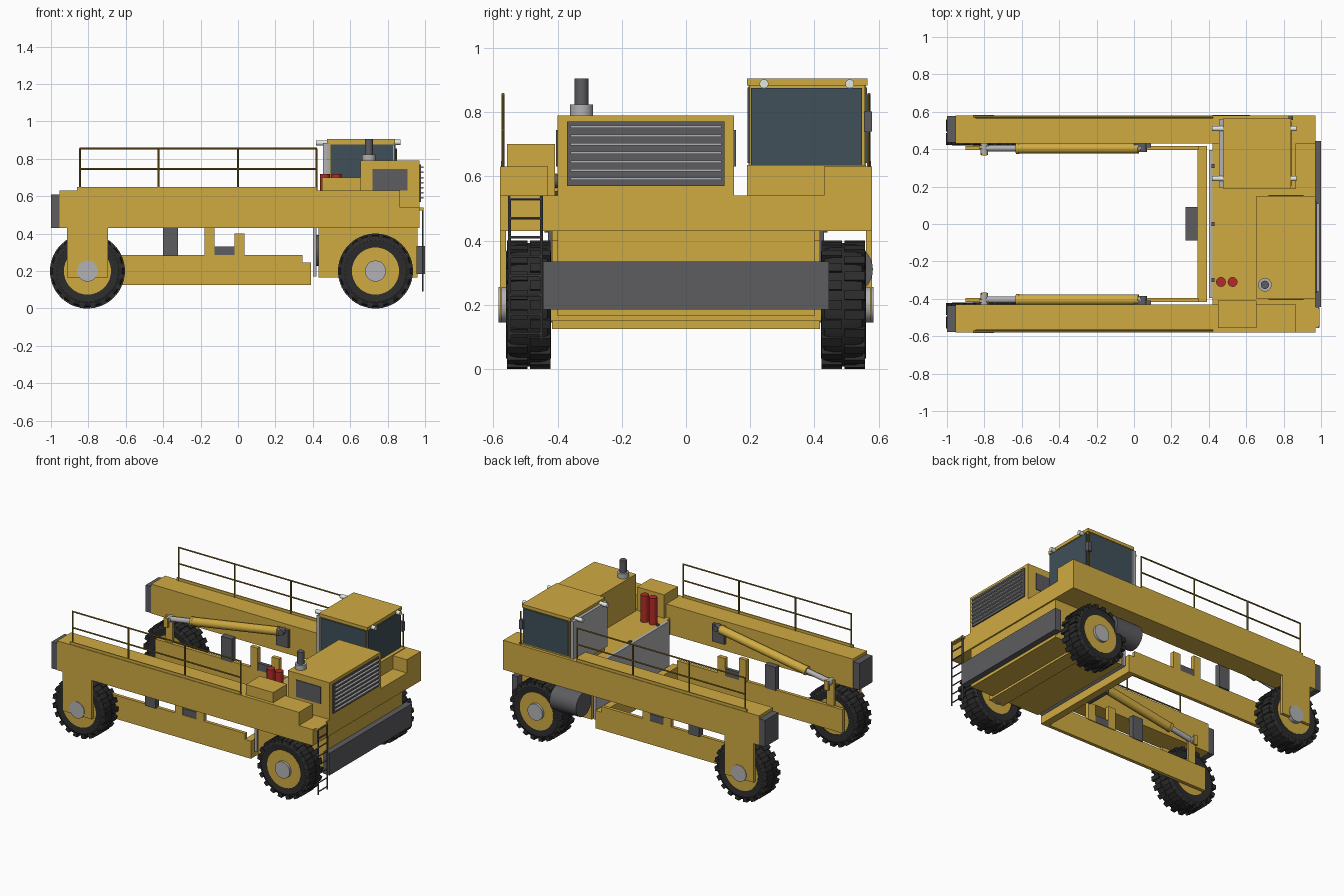
import bpy, bmesh, math
from mathutils import Vector, Matrix

if "Cube" in bpy.data.objects:
    bpy.data.objects.remove(bpy.data.objects["Cube"])

def mat(name, r, g, b):
    m = bpy.data.materials.new(name)
    m.diffuse_color = (r, g, b, 1)
    m.use_nodes = True
    m.node_tree.nodes["Principled BSDF"].inputs["Base Color"].default_value = m.diffuse_color
    return m

YEL = mat("yellow_paint", .63, .41, .055)
RAIL = mat("rail_paint", .25, .16, .02)
DARK = mat("dark_grey", .11, .11, .12)
LIGHT = mat("light_grey", .45, .45, .46)
RUBBER = mat("rubber", .025, .025, .025)
GLASS = mat("glass", .05, .08, .10)
RED = mat("red", .45, .025, .02)
LAMP = mat("lamp", .75, .8, .75)

def finish(name, bm, m, smooth=False):
    bmesh.ops.recalc_face_normals(bm, faces=bm.faces)
    me = bpy.data.meshes.new(name)
    bm.to_mesh(me)
    bm.free()
    me.materials.append(m)
    o = bpy.data.objects.new(name, me)
    bpy.context.collection.objects.link(o)
    if smooth:
        bpy.ops.object.select_all(action='DESELECT')
        o.select_set(True)
        bpy.context.view_layer.objects.active = o
        bpy.ops.object.shade_smooth_by_angle(angle=math.radians(35))
    return o

def box(name, x, y, z, m=YEL):
    """Box from (min, max) pairs."""
    bm = bmesh.new()
    c = [(a + b) / 2 for a, b in (x, y, z)]
    s = [abs(b - a) for a, b in (x, y, z)]
    bmesh.ops.create_cube(bm, size=1, matrix=Matrix.Translation(c) @ Matrix.Diagonal((*s, 1)))
    return finish(name, bm, m)

def rod(name, a, b, r, m=YEL, n=24, r2=None):
    """Cylinder between two points."""
    a, b = Vector(a), Vector(b)
    d = b - a
    bm = bmesh.new()
    M = Matrix.Translation((a + b) / 2) @ d.to_track_quat('Z', 'Y').to_matrix().to_4x4()
    bmesh.ops.create_cone(bm, cap_ends=True, segments=n, radius1=r, radius2=r2 or r,
                          depth=d.length, matrix=M)
    return finish(name, bm, m, n > 8)

def prism(name, pts, y0, y1, m=YEL):
    """Extrude an x-z profile along y."""
    bm = bmesh.new()
    f = bm.faces.new([bm.verts.new((x, y0, z)) for x, z in pts])
    r = bmesh.ops.extrude_face_region(bm, geom=[f])
    bmesh.ops.translate(bm, vec=(0, y1 - y0, 0), verts=[v for v in r['geom'] if isinstance(v, bmesh.types.BMVert)])
    return finish(name, bm, m)

def both(a, b, s):
    return tuple(sorted((s * a, s * b)))

def wheel(name, x, s, hub_y):
    # lathed tyre
    prof = [(.425, .12), (.42, .165), (.432, .187), (.455, .193), (.525, .193),
            (.548, .187), (.56, .165), (.555, .12)]
    bm = bmesh.new()
    vs = [bm.verts.new((x, s * y, .2 + r)) for y, r in prof]
    es = [bm.edges.new(p) for p in zip(vs, vs[1:] + vs[:1])]
    bmesh.ops.spin(bm, geom=vs + es, cent=(x, 0, .2), axis=(0, 1, 0), angle=2 * math.pi,
                   steps=48, use_merge=True)
    bmesh.ops.remove_doubles(bm, verts=bm.verts, dist=1e-5)
    finish(name + "_tyre", bm, RUBBER, True)
    # staggered tread lugs in two rows
    bm = bmesh.new()
    n = 20
    for i in range(n * 2):
        y = .526 if i % 2 else .454
        M = (Matrix.Translation((x, 0, .2)) @ Matrix.Rotation(math.pi * i / n, 4, 'Y')
             @ Matrix.Translation((0, s * y, .186)) @ Matrix.Diagonal((.03, .064, .028, 1)))
        bmesh.ops.create_cube(bm, size=1, matrix=M)
    finish(name + "_tread", bm, RUBBER)
    rod(name + "_rim", (x, s * .43, .2), (x, s * .557, .2), .126, YEL, 40)
    rod(name + "_hub", (x, s * .415, .2), (x, s * hub_y, .2), .056, LIGHT, 28)

for s, tag in ((-1, "near"), (1, "far")):
    # main side beam, the near one stepped at the back
    end = [(.865, .63), (.865, .54), (.97, .54)] if s < 0 else [(.97, .63)]
    prism(tag + "_side_beam", [(-.955, .43), (-.955, .63)] + end + [(.97, .43)], s * .43, s * .58)
    box(tag + "_beam_end_pad", (-1, -.955), both(.435, .577, s), (.43, .61), DARK)
    box(tag + "_front_leg", (-.915, -.695), both(.56, .58, s), (.165, .43))
    wheel(tag + "_front_wheel", -.805, s, .584)
    wheel(tag + "_rear_wheel", .735, s, .574)
    # lower arm with stops
    prism(tag + "_lower_arm", [(-.9, .125), (-.9, .285), (.345, .285), (.345, .245), (.39, .245), (.39, .125)],
          s * .395, s * .418)
    box(tag + "_stop_tall", (-.18, -.125), both(.39, .418, s), (.28, .43))
    box(tag + "_stop_short", (-.02, .035), both(.39, .418, s), (.28, .40))
    box(tag + "_stop_seat", (-.125, -.02), both(.392, .415, s), (.28, .33), DARK)
    box(tag + "_arm_hanger", (-.40, -.32), both(.39, .43, s), (.28, .44), DARK)
    # lift cylinder
    y = s * .405
    a, b = Vector((-.8, y, .445)), Vector((.05, y, .585))
    rod(tag + "_cylinder_rod", a, b, .017, LIGHT)
    rod(tag + "_cylinder_barrel", a.lerp(b, .21), a.lerp(b, .97), .028, YEL)
    rod(tag + "_cylinder_gland", a.lerp(b, .2), a.lerp(b, .22), .03, YEL)
    rod(tag + "_rod_pin", (-.8, s * .37, .445), (-.8, s * .44, .445), .02, LIGHT)
    rod(tag + "_barrel_pin", (.05, s * .385, .585), (.05, s * .44, .585), .02, DARK)
    box(tag + "_cylinder_bracket", (.0, .09), both(.41, .435, s), (.48, .6), DARK)
    box(tag + "_cylinder_post", (-.83, -.775), both(.405, .42, s), (.17, .46))
    box(tag + "_post_lug", (-.815, -.785), both(.365, .378, s), (.40, .465))
    # handrail
    y = s * .57
    for i, x in enumerate((-.845, -.425, 0, .42)):
        rod(f"{tag}_rail_post_{i}", (x, y, .63), (x, y, .855), .005, RAIL, 8)
    for i, z in enumerate((.745, .855)):
        rod(f"{tag}_rail_bar_{i}", (-.848, y, z), (.423, y, z), .005, RAIL, 8)
    box(tag + "_rail_toe_board", (-.86, .42), both(.568, .576, s), (.63, .648))

# lower cross member and hook block
box("lower_cross_member", (.34, .39), (-.41, .41), (.125, .245))
box("hook_block", (.275, .34), (-.088, .09), (.16, .26), DARK)

# rear body
box("rear_deck", (.42, .97), (-.43, .43), (.43, .54))
box("under_body", (.43, .96), (-.4, .4), (.165, .43))
box("rear_axle", (.68, .79), (-.43, .43), (.15, .25))
box("heat_shield", (.40, .42), (-.395, .395), (.17, .54), LIGHT)
for i, y in enumerate((-.3, 0, .31)):
    box(f"shield_clip_{i}", (.415, .43), (y - .01, y + .01), (.535, .55), DARK)
box("rear_bumper", (.955, 1.0), (-.445, .445), (.185, .335), DARK)
rod("side_tank", (.42, .5, .31), (.62, .5, .31), .082, DARK, 32)

# engine hood, grille and side vents
box("engine_hood", (.655, .97), (-.4, .15), (.54, .79))
for s, y in ((-1, -.4), (1, .15)):
    box("hood_side_vent", (.72, .905), (y - .005, y + .005), (.63, .745), DARK)
box("grille", (.965, .978), (-.37, .12), (.57, .77), DARK)
for i in range(7):
    z = .588 + i * .027
    box(f"grille_slat_{i}", (.975, .992), (-.36, .11), (z, z + .008), LIGHT)
rod("exhaust_base", (.7, -.325, .79), (.7, -.325, .823), .036, LIGHT)
rod("exhaust_pipe", (.7, -.325, .82), (.7, -.325, .905), .022, DARK)
box("side_locker", (.45, .655), (-.557, -.408), (.54, .7))
for i, x in enumerate((.465, .527)):
    rod(f"extinguisher_{i}", (x, -.31, .54), (x, -.31, .72), .026, RED)

# cab with inset windows
box("cab_base", (.48, .865), (.19, .56), (.54, .635))
box("cab_body", (.485, .835), (.197, .558), (.6, .89))
box("cab_roof", (.475, .84), (.19, .565), (.883, .905))
box("cab_rear_window", (.83, .841), (.203, .548), (.61, .875), GLASS)
for y in (.195, .56):
    box("cab_side_window", (.495, .828), (y - .004, y + .004), (.642, .877), GLASS)
box("cab_heat_screen", (.455, .478), (.195, .56), (.58, .885), LIGHT)
for i, y in enumerate((.243, .51)):
    rod(f"rear_lamp_{i}", (.835, y, .888), (.868, y, .888), .014, LAMP, 16)
    rod(f"front_lamp_{i}", (.418, y, .885), (.475, y, .885), .014, LAMP, 16)
box("mirror", (.825, .85), (.555, .58), (.74, .802), DARK)
rod("mirror_stay", (.845, .568, .63), (.845, .568, .855), .005, RAIL, 8)

# access ladder at the back
for y in (-.55, -.45):
    rod("ladder_rail", (.988, y, .09), (.988, y, .54), .005, DARK, 8)
for i in range(8):
    z = .11 + i * .06
    rod(f"ladder_rung_{i}", (.988, -.55, z), (.988, -.45, z), .004, DARK, 8)
box("ladder_mount", (.965, .99), (-.555, -.445), (.525, .54))
